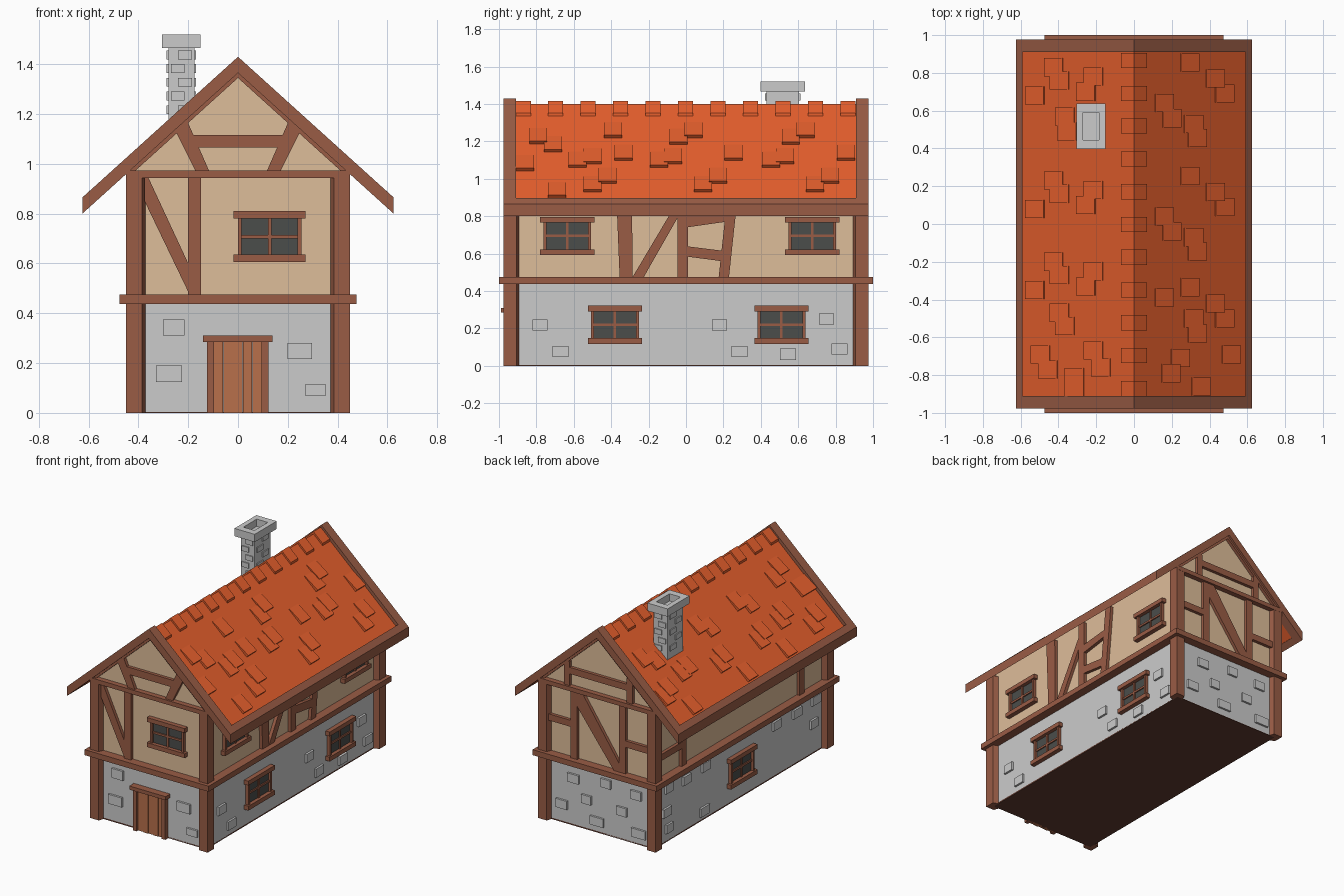
import bpy, bmesh, random

if "Cube" in bpy.data.objects:
    bpy.data.objects.remove(bpy.data.objects["Cube"])
random.seed(4)

def material(name, rgb):
    m = bpy.data.materials.new(name)
    m.diffuse_color = (*rgb, 1)
    m.use_nodes = True
    m.node_tree.nodes["Principled BSDF"].inputs["Base Color"].default_value = m.diffuse_color
    return m

WOOD = material("timber", (0.32, 0.107, 0.06))
PLASTER = material("plaster", (0.73, 0.51, 0.32))
TILE = material("tile", (0.79, 0.115, 0.026))
PLANK = material("plank", (0.48, 0.16, 0.07))
GLASS = material("glass", (0.07, 0.075, 0.07))
DARK = material("dark_wood", (0.12, 0.045, 0.03))

WX, WY = 0.415, 0.94          # wall planes
SLOPE = 0.904
MAP = {"front": lambda u, z, d: (u, -d, z), "back": lambda u, z, d: (u, d, z),
       "right": lambda u, z, d: (d, u, z), "left": lambda u, z, d: (-d, u, z),
       "up": lambda u, v, d: (u, v, d)}
WALL = {"front": WY, "back": WY, "right": WX, "left": WX}
parts = {}

def prism(part, mat, face, pts, d0, d1):
    """Extrude a 2D outline seen on a face from depth d0 to d1."""
    bm = parts.setdefault(part, (bmesh.new(), mat))[0]
    a = [bm.verts.new(MAP[face](u, z, d0)) for u, z in pts]
    b = [bm.verts.new(MAP[face](u, z, d1)) for u, z in pts]
    bm.faces.new(a)
    bm.faces.new(b[::-1])
    for i in range(len(a)):
        j = (i + 1) % len(a)
        bm.faces.new((a[j], a[i], b[i], b[j]))

def rect(part, mat, face, u0, u1, z0, z1, d0, d1):
    prism(part, mat, face, [(u0, z0), (u1, z0), (u1, z1), (u0, z1)], d0, d1)

def timber(face, *pts):
    prism(face + "_timbers", WOOD, face, pts, WALL[face] - 0.02, WALL[face] + 0.022)

def beam(face, u0, u1, z0, z1):
    timber(face, (u0, z0), (u1, z0), (u1, z1), (u0, z1))

def window(face, u, z):
    d, n = WALL[face], face + "_window"
    rect(n + "_glass", GLASS, face, u - .115, u + .115, z - .075, z + .075, d - .02, d + .006)
    for s in (-1, 1):
        rect(n + "_frames", WOOD, face, u + s * .12 - .008, u + s * .12 + .008, z - .075, z + .075, d - .02, d + .022)
        rect(n + "_frames", WOOD, face, u - .145, u + .145, z + s * .087 - .015, z + s * .087 + .015, d - .02, d + .032)
    rect(n + "_bars", WOOD, face, u - .007, u + .007, z - .075, z + .075, d - .01, d + .014)
    rect(n + "_bars", WOOD, face, u - .115, u + .115, z - .007, z + .007, d - .01, d + .014)

def stone(face, u, z, w=.09, h=.06):
    rect(face + "_stones", None, face, u - w / 2, u + w / 2, z - h / 2, z + h / 2, WALL[face] - .02, WALL[face] + .014)

# Walls and floor
rect("stone_wall", None, "up", -WX, WX, -WY, WY, 0.004, 0.45)
rect("floor", DARK, "up", -WX, WX, -WY, WY, 0, 0.01)
prism("plaster_wall", PLASTER, "back",
      [(-WX, .45), (WX, .45), (WX, .995), (0, 1.375), (-WX, .995)], -WY, WY)

# Chamfered corner posts
for sx in (-1, 1):
    for sy in (-1, 1):
        outline = [(.45, .975), (.385, .975), (.37, .935), (.37, .89), (.41, .89), (.45, .905)]
        prism("corner_posts", WOOD, "up", [(sx * x, sy * y) for x, y in outline], 0, .965)

# Belt beam around the house
for f in ("front", "back"):
    rect("belt_beam", WOOD, f, -.475, .475, .438, .476, .92, 1.0)
    rect("gable_beam", WOOD, f, -.45, .45, .943, .973, .92, .976)
for f in ("left", "right"):
    rect("belt_beam", WOOD, f, -.92, .92, .438, .476, .40, .475)

# Front timbers
beam("front", -.2, -.148, .47, .95)
timber("front", (-.375, .945), (-.36, .945), (-.195, .59), (-.195, .476), (-.375, .85))
beam("front", -.2, .2, 1.065, 1.115)
for s in (-1, 1):
    timber("front", (s * .25, 1.13), (s * .205, 1.175), (s * .113, .965), (s * .168, .965))

# Back timbers
for s in (-1, 1):
    beam("back", s * .185 - .025, s * .185 + .025, .47, .95)
    beam("back", s * .24 - .022, s * .24 + .022, .965, 1.14)
beam("back", -.24, .24, 1.055, 1.1)
beam("back", .18, .38, .69, .735)
beam("back", -.38, -.18, .66, .705)
timber("back", (.165, .945), (.165, .85), (-.12, .476), (-.165, .476), (-.165, .53), (.12, .945))

# Side timbers
timber("right", (-.375, .97), (-.29, .97), (-.285, .476), (-.355, .476))
timber("right", (0, .96), (-.045, .88), (-.285, .476), (-.225, .476), (-.02, .835))
beam("right", -.045, .01, .47, .97)
timber("right", (.228, .97), (.283, .97), (.23, .476), (.175, .476))
timber("right", (.0, .8), (.21, .82), (.21, .77), (.0, .74))
timber("right", (.0, .64), (.2, .615), (.19, .56), (.0, .585))
beam("left", .62, .67, .47, .97)
beam("left", .65, .91, .6, .645)
beam("left", -.67, -.62, .47, .97)

# Windows
window("front", .127, .708)
for y in (-.38, .51):
    window("right", y, .22)
for y in (-.635, .675):
    window("right", y, .695)
window("left", 0, .22)

# Door
for i in range(5):
    rect("door_planks", PLANK, "front", -.097 + i * .0388, -.0595 + i * .0388, 0, .288, .93, .954 + .004 * (i % 2))
for x in (-.111, .109):
    rect("door_frame", WOOD, "front", x - .014, x + .014, 0, .29, .93, .972)
rect("door_frame", WOOD, "front", -.14, .138, .285, .31, .93, .99)

# Raised wall stones
for u, z, w, h in [(-.258, .343, .085, .065), (-.277, .157, .105, .065), (.248, .248, .1, .065), (.312, .092, .08, .048)]:
    stone("front", u, z, w, h)
for u, z in [(-.78, .218), (-.672, .077), (.18, .218), (.285, .077), (.752, .25), (.82, .09), (.545, .062)]:
    stone("right", u, z, .085 if z < .2 else .08)
for u, z in [(-.28, .34), (-.05, .36), (.2, .33), (-.17, .2), (.1, .21), (.29, .13), (-.3, .08), (.02, .08)]:
    stone("back", u, z, random.uniform(.07, .11))
for i in range(9):
    y = -.8 + i * .2
    for z in (.08, .22, .35):
        if (abs(y) > .2 or z > .4) and random.random() < .6:
            stone("left", y + random.uniform(-.04, .04), z + random.uniform(-.02, .02), random.uniform(.07, .1))

# Roof slab, barge boards and eave boards
def chevron(x, top, bottom):
    e = SLOPE * x
    return [(-x, top - e), (0, top), (x, top - e), (x, bottom - e), (0, bottom), (-x, bottom - e)]

prism("roof_slab", TILE, "back", chevron(.6, 1.4, 1.367), -.92, .92)
for f in ("front", "back"):
    prism("barge_boards", WOOD, f, chevron(.625, 1.43, 1.365), .91, .976)
    prism("gable_rafters", WOOD, f, chevron(.44, 1.37, 1.345), .92, .962)
for s in (-1, 1):
    prism("eave_boards", WOOD, "back", [(s * .59, .897), (s * .625, .865), (s * .625, .8), (s * .59, .832)], -.912, .912)

# Ridge caps
for i in range(11):
    y = -.87 + .1735 * i
    prism("ridge_caps", TILE, "back", chevron(.07, 1.416, 1.385), y - .04, y + .04)

# Raised roof tiles
def tile(s, x, y):
    xa, xb = x - .045, x + .045
    za, zb = 1.4 - SLOPE * xa, 1.4 - SLOPE * xb
    prism("roof_tiles", TILE, "back",
          [(s * (xa - .01), za - .012), (s * (xa + .003), za + .004), (s * (xb + .012), zb + .014), (s * (xb - .01), zb - .012)],
          y - .048, y + .048)

for dy in (0, -.6):
    for x, y in [(.29, .855), (.425, .77), (.475, .69), (.155, .64), (.195, .56), (.31, .53), (.33, .455)]:
        tile(1, x, y + dy)
for x, y in [(.29, -.335), (.155, -.39), (.425, -.42), (.475, -.5), (.31, -.5), (.33, -.58), (.51, -.69), (.24, -.71), (.19, -.79), (.35, -.86)]:
    tile(1, x, y)
for dy in (0, -.6, -1.03):
    for x, y in [(.42, .83), (.39, .76), (.52, .68), (.21, .78), (.25, .7)]:
        tile(-1, x, y + dy)
for x, y in [(.36, .57), (.35, .49), (.39, -.47), (.36, -.54), (.21, -.67), (.49, -.69), (.45, -.77), (.17, -.76), (.31, -.81), (.31, -.87)]:
    tile(-1, x, y)

# Chimney with hollow cap and raised stones
rect("chimney", None, "up", -.28, -.175, .43, .605, 1.05, 1.47)
for x0, x1, y0, y1 in [(-.305, -.27, .397, .637), (-.185, -.15, .397, .637), (-.27, -.185, .397, .445), (-.27, -.185, .59, .637)]:
    rect("chimney_cap", None, "up", x0, x1, y0, y1, 1.466, 1.52)
for i in range(5):
    z, o = 1.2 + i * .055, .03 * (-1) ** i
    for y in (.43, .605):
        rect("chimney_stones", None, "up", -.255 + o / 2, -.2 + o / 2, y - .007, y + .007, z, z + .035)
    for x in (-.28, -.175):
        rect("chimney_stones", None, "up", x - .007, x + .007, .485 + o, .55 + o, z, z + .035)

# Turn every part into an object
for name, (bm, mat) in parts.items():
    bmesh.ops.recalc_face_normals(bm, faces=bm.faces)
    me = bpy.data.meshes.new(name)
    bm.to_mesh(me)
    bm.free()
    if mat:
        me.materials.append(mat)
    bpy.context.collection.objects.link(bpy.data.objects.new(name, me))
